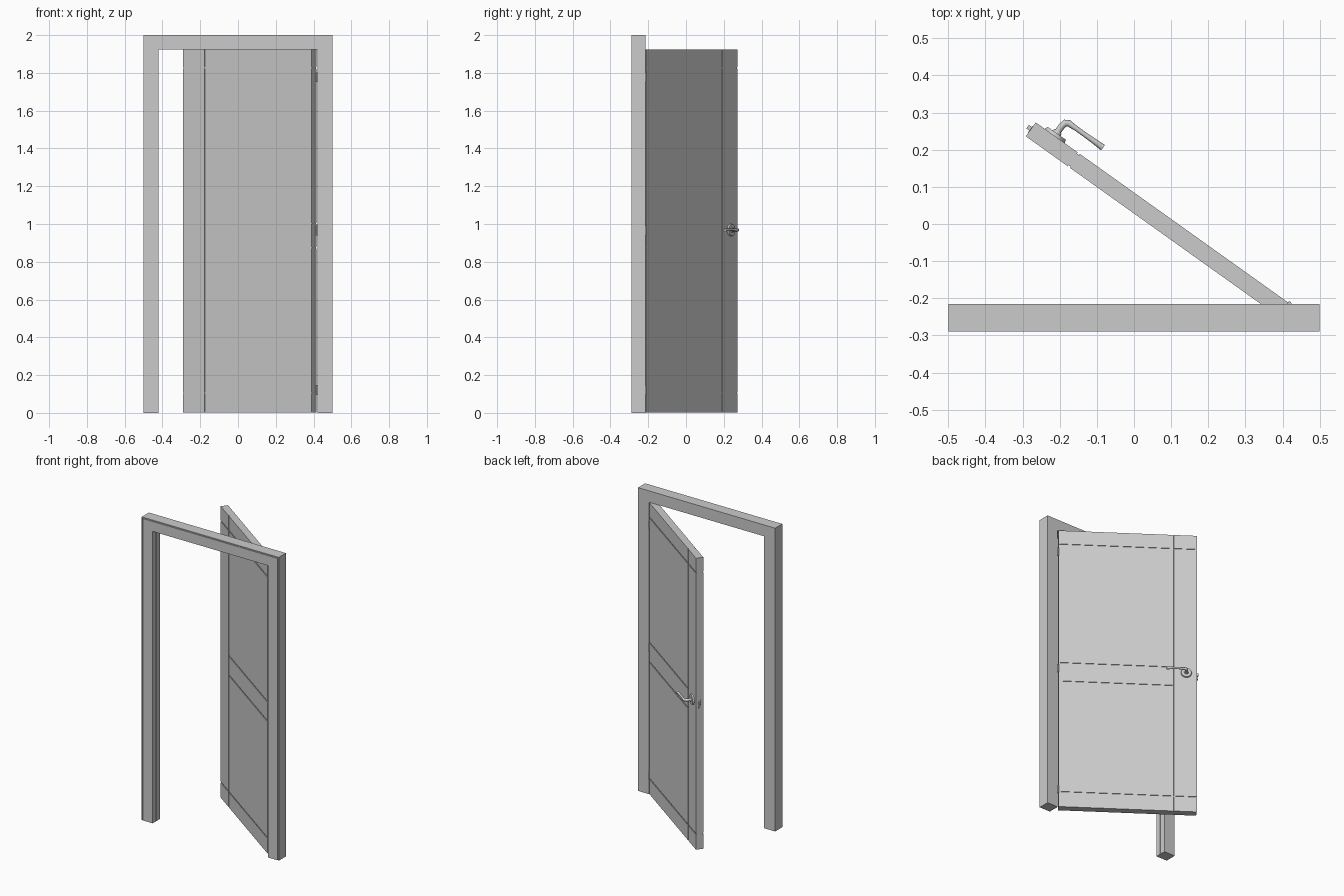
import bpy, bmesh, math
from mathutils import Matrix, Vector

if "Cube" in bpy.data.objects:
    bpy.data.objects.remove(bpy.data.objects["Cube"])

# Door space: x = -u runs from hinge edge to latch edge, +y is the handle side
DOOR = Matrix.Translation((0.416, -0.212, 0)) @ Matrix.Rotation(math.radians(-35.5), 4, 'Z')
W, T, H = 0.836, 0.046, 1.925


def finish(bm, name, matrix=None, smooth=False):
    bmesh.ops.recalc_face_normals(bm, faces=bm.faces)
    me = bpy.data.meshes.new(name)
    bm.to_mesh(me)
    bm.free()
    ob = bpy.data.objects.new(name, me)
    bpy.context.collection.objects.link(ob)
    if matrix:
        ob.matrix_world = matrix
    if smooth:
        shade(ob)
    return ob


def shade(ob):
    bpy.ops.object.select_all(action='DESELECT')
    ob.select_set(True)
    bpy.context.view_layer.objects.active = ob
    bpy.ops.object.shade_smooth_by_angle(angle=math.radians(40))


def box(name, lo, hi, matrix=None):
    lo, hi = Vector(lo), Vector(hi)
    bm = bmesh.new()
    bmesh.ops.create_cube(bm, size=1, matrix=Matrix.Translation((lo + hi) / 2)
                          @ Matrix.Diagonal((*(hi - lo), 1)))
    return finish(bm, name, matrix)


def cylinder(name, loc, r1, r2, depth, matrix=None, along_y=False):
    bm = bmesh.new()
    rot = Matrix.Rotation(math.radians(-90), 4, 'X') if along_y else Matrix()
    bmesh.ops.create_cone(bm, cap_ends=True, segments=32, radius1=r1, radius2=r2, depth=depth,
                          matrix=Matrix.Translation(loc) @ rot)
    return finish(bm, name, matrix, True)


# Frame: grooved profile (distance from outer edge, y) mitred around the opening
J = 0.08
profile = [(0, -0.289), (0.006, -0.289), (0.006, -0.285), (0.010, -0.285), (0.010, -0.289),
           (J, -0.289), (J, -0.257), (J - 0.004, -0.257), (J - 0.004, -0.251), (J, -0.251),
           (J, -0.215), (0, -0.215)]
bm = bmesh.new()
rings = []
for sx, top in ((-1, 0), (-1, 1), (1, 1), (1, 0)):
    rings.append([bm.verts.new((sx * (0.5 - d), y, top * (2 - d * 0.075 / J))) for d, y in profile])
n = len(profile)
for a, b in zip(rings, rings[1:]):
    for i in range(n):
        bm.faces.new((a[i], a[(i + 1) % n], b[(i + 1) % n], b[i]))
bm.faces.new(rings[0])
bm.faces.new(rings[-1])
finish(bm, "door_frame")

# Door leaf: cells on a small grid, with the groove cells left out on both faces
G = 0.007
us = [0, 0.690, 0.690 + G, W]
zs = [0.003]
for z in (0.105, 0.875, 1.003, 1.828):
    zs += [z - G / 2, z + G / 2]
zs.append(H)
vs = [-T, -T + 0.004, -0.004, 0]


def solid(i, j, k):
    if not (0 <= i < 3 and 0 <= j < 3 and 0 <= k < 9):
        return False
    groove = i == 1 or k in (1, 7) or (k in (3, 5) and i == 0)
    return j == 1 or not groove


bm = bmesh.new()
grid = {}


def vert(c):
    if c not in grid:
        grid[c] = bm.verts.new((-us[c[0]], vs[c[1]], zs[c[2]]))
    return grid[c]


for i in range(3):
    for j in range(3):
        for k in range(9):
            if not solid(i, j, k):
                continue
            for ax in range(3):
                for side in (0, 1):
                    nb = [i, j, k]
                    nb[ax] += 2 * side - 1
                    if solid(*nb):
                        continue
                    corners = []
                    for p, q in ((0, 0), (1, 0), (1, 1), (0, 1)):
                        c = [i, j, k]
                        c[ax] += side
                        c[(ax + 1) % 3] += p
                        c[(ax + 2) % 3] += q
                        corners.append(vert(tuple(c)))
                    bm.faces.new(corners)
finish(bm, "door_leaf", DOOR)

# Hinges
for i, z in enumerate((0.122, 0.966, 1.777)):
    cylinder(f"hinge_{i + 1}", (0.4185, -0.2135, z), 0.005, 0.005, 0.052)

# Handle: rosette, raised collar and tapered lever
HU, HZ = -0.773, 0.968
cylinder("handle_rosette", (HU, 0.0045, HZ), 0.033, 0.030, 0.009, DOOR, True)
cylinder("handle_collar", (HU, 0.012, HZ), 0.014, 0.011, 0.008, DOOR, True)
path = [(0, 0.008, 0, 1.0), (0, 0.034, 0, 1.0), (0.003, 0.045, 0, 1.05), (0.011, 0.050, 0, 1.0),
        (0.035, 0.050, 0.002, 0.75), (0.070, 0.050, 0.003, 0.75), (0.100, 0.050, 0.002, 0.85),
        (0.123, 0.050, -0.001, 1.0)]
cu = bpy.data.curves.new("handle_lever", 'CURVE')
cu.dimensions = '3D'
cu.bevel_depth = 0.009
cu.bevel_resolution = 4
cu.use_fill_caps = True
sp = cu.splines.new('POLY')
sp.points.add(len(path) - 1)
for p, (x, y, z, r) in zip(sp.points, path):
    p.co = (HU + x, y, HZ + z, 1)
    p.radius = r
lever = bpy.data.objects.new("handle_lever", cu)
bpy.context.collection.objects.link(lever)
lever.matrix_world = DOOR
bpy.ops.object.select_all(action='DESELECT')
lever.select_set(True)
bpy.context.view_layer.objects.active = lever
bpy.ops.object.convert(target='MESH')
shade(bpy.context.view_layer.objects.active)

# Lock: edge plate with latch and dead bolt
box("lock_plate", (-W - 0.0015, -0.034, 0.925), (-W + 0.002, -0.012, 0.985), DOOR)
box("latch", (-W - 0.011, -0.028, 0.960), (-W, -0.016, 0.977), DOOR)
box("dead_bolt", (-W - 0.009, -0.028, 0.933), (-W, -0.016, 0.950), DOOR)
